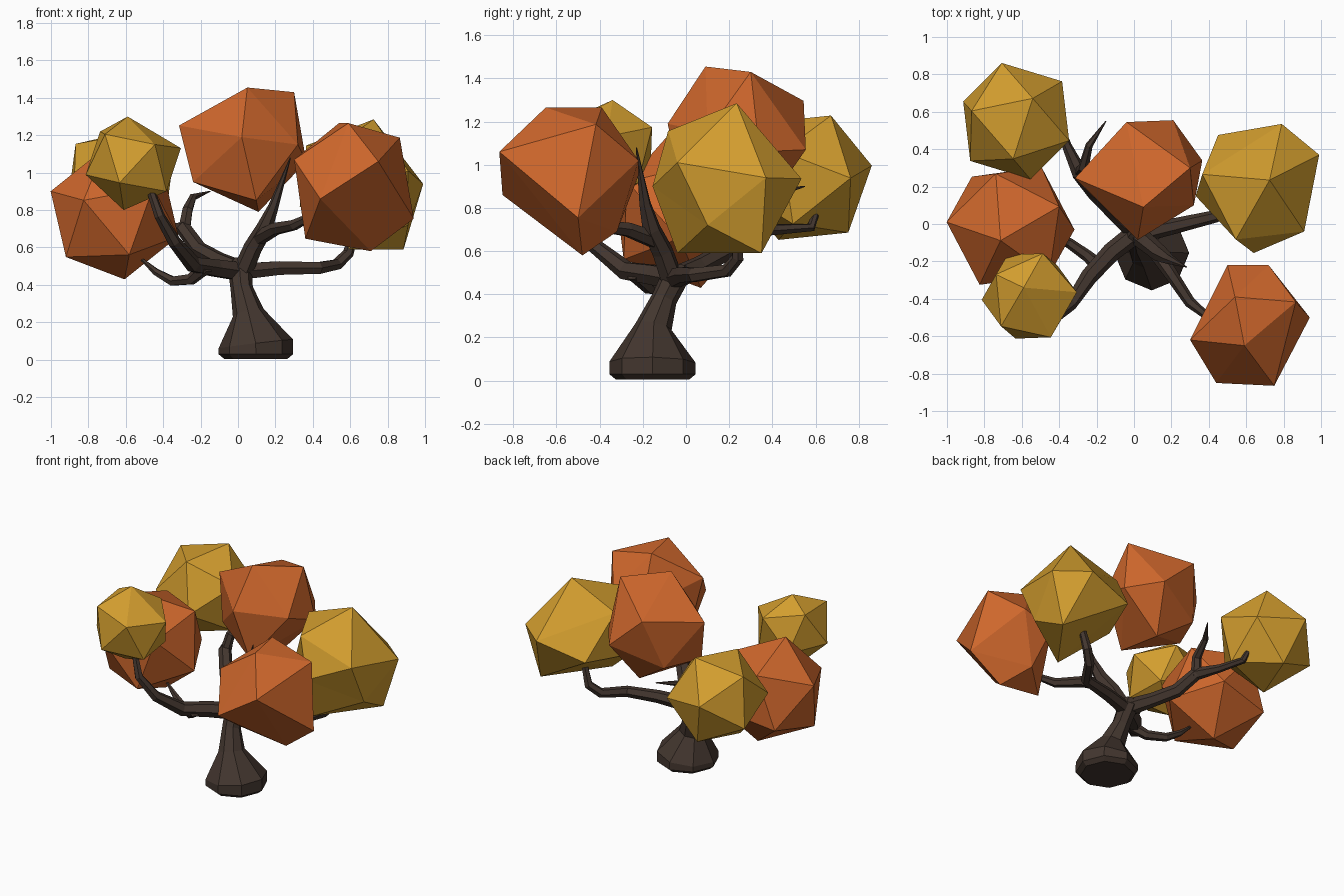
import bpy
import bmesh
from mathutils import Matrix, Vector

cube = bpy.data.objects.get("Cube")
if cube:
    bpy.data.objects.remove(cube, do_unlink=True)


def make_material(name, rgb):
    mat = bpy.data.materials.new(name)
    mat.use_nodes = True
    mat.diffuse_color = (*rgb, 1)
    mat.node_tree.nodes["Principled BSDF"].inputs["Base Color"].default_value = (*rgb, 1)
    return mat


bark = make_material("dark bark", (0.056, 0.037, 0.028))
orange = make_material("autumn orange", (0.62, 0.135, 0.025))
yellow = make_material("golden yellow", (0.65, 0.34, 0.028))


def tube(name, points, sides):
    """Faceted tapering tube through (x, y, z, radius) points."""
    curve = bpy.data.curves.new(name, "CURVE")
    curve.dimensions = "3D"
    curve.bevel_depth = 1
    curve.bevel_resolution = (sides - 4) // 2
    curve.use_fill_caps = True
    spline = curve.splines.new("POLY")
    spline.points.add(len(points) - 1)
    spline.use_smooth = False
    for p, (x, y, z, r) in zip(spline.points, points):
        p.co = (x, y, z, 1)
        p.radius = r
    curve.materials.append(bark)
    obj = bpy.data.objects.new(name, curve)
    bpy.context.collection.objects.link(obj)
    bpy.ops.object.select_all(action="DESELECT")
    obj.select_set(True)
    bpy.context.view_layer.objects.active = obj
    bpy.ops.object.convert(target="MESH")


def foliage(name, mat, centre, radius, tip, side, pulls=()):
    """Twenty-sided clump with one corner toward tip and the next toward side.
    Each pull moves the nearest free corner, for an uneven shape."""
    z = Vector(tip).normalized()
    y = z.cross(Vector(side)).normalized()
    x = y.cross(z)
    turn = Matrix((x, y, z)).transposed().to_4x4()
    bm = bmesh.new()
    bmesh.ops.create_icosphere(bm, subdivisions=1, radius=radius,
                               matrix=Matrix.Translation(centre) @ turn)
    free = list(bm.verts)
    for pull in map(Vector, pulls):
        corner = min(free, key=lambda v: (v.co - pull).length)
        corner.co = pull
        free.remove(corner)
    bm.normal_update()
    mesh = bpy.data.meshes.new(name)
    bm.to_mesh(mesh)
    bm.free()
    mesh.materials.append(mat)
    bpy.context.collection.objects.link(bpy.data.objects.new(name, mesh))


# Trunk with its flared foot
tube("trunk", [(.095, -.155, .005, .17), (.095, -.155, .03, .2), (.095, -.155, .085, .2),
               (.055, -.15, .25, .085), (.02, -.1, .38, .06), (.01, -.04, .5, .065),
               (.01, -.03, .54, .035)], 8)

# Main branches
tube("left_branch", [(.0, -.06, .47, .05), (.22, -.01, .49, .042), (.43, .04, .49, .036),
                     (.53, .19, .51, .032), (.59, .24, .57, .03), (.64, .23, .75, .02)], 6)
tube("upright_branch", [(.02, -.06, .46, .055), (.08, -.11, .6, .05), (.14, -.16, .7, .045),
                        (.19, -.19, .82, .028), (.28, -.23, 1.08, .003)], 6)
tube("front_left_twig", [(.11, -.14, .65, .042), (.2, -.27, .7, .036),
                         (.3, -.42, .72, .03), (.4, -.5, .77, .02)], 6)
tube("front_right_branch", [(.02, -.04, .47, .055), (-.12, -.15, .49, .052),
                            (-.24, -.28, .51, .046), (-.34, -.43, .63, .035),
                            (-.42, -.5, .77, .028), (-.48, -.47, .94, .02)], 6)
tube("right_twig", [(-.17, -.24, .5, .04), (-.25, -.17, .43, .032), (-.35, -.1, .42, .028),
                    (-.44, -.07, .47, .02), (-.54, -.05, .56, .004)], 6)
tube("back_right_branch", [(.01, -.04, .48, .055), (-.1, .06, .53, .046), (-.21, .17, .59, .044),
                           (-.29, .27, .7, .042), (-.36, .42, .7, .026),
                           (-.42, .58, .71, .022), (-.44, .6, .77, .016)], 6)
tube("back_twig", [(-.29, .27, .68, .036), (-.27, .3, .8, .03),
                   (-.24, .42, .87, .02), (-.15, .55, .9, .003)], 6)

# Uneven foliage clumps
foliage("front_left_foliage", orange, (.62, -.535, .92), .378, (-.32, -.03, .16), (-.03, .2, .3),
        [(.54, -.39, 1.265), (.59, -.65, 1.265), (.865, -.417, 1.187), (.94, -.5, .754),
         (.75, -.865, 1.06), (.44, -.85, .86), (.3, -.62, 1.07), (.36, -.52, .647),
         (.5, -.22, .95), (.72, -.22, 1.02), (.58, -.32, .69), (.71, -.48, .58)])
foliage("top_foliage", orange, (.03, .235, 1.12), .37, (-.34, .01, .13), (.02, -.15, .34),
        [(.05, .09, 1.455), (.3, .3, 1.43), (-.04, .545, 1.296), (.21, .555, 1.07),
         (.02, -.085, 1.19), (-.24, .17, .95), (.11, .36, .79), (-.13, .43, .95),
         (.365, .34, 1.06), (.32, .1, 1.15)])
foliage("right_foliage", orange, (-.66, -.01, .78), .363, (-.34, .02, .12), (-.23, .25, -.12))
foliage("left_foliage", yellow, (.66, .19, .93), .373, (.065, .045, .355), (.26, -.22, .12),
        [(.725, .235, 1.285), (.91, -.04, 1.01), (.99, .37, .94), (.64, -.155, .9),
         (.79, .535, .935), (.45, .476, .85), (.33, .15, .82), (.6, -.04, .59),
         (.885, .35, .59), (.91, .1, .72)])
foliage("front_right_foliage", yellow, (-.56, -.385, 1.06), .265, (.25, .02, .07), (.12, 0, .22),
        [(-.59, -.34, 1.3)])
foliage("back_right_foliage", yellow, (-.63, .55, .94), .325, (.08, .11, .26), (-.06, .32, .1))
